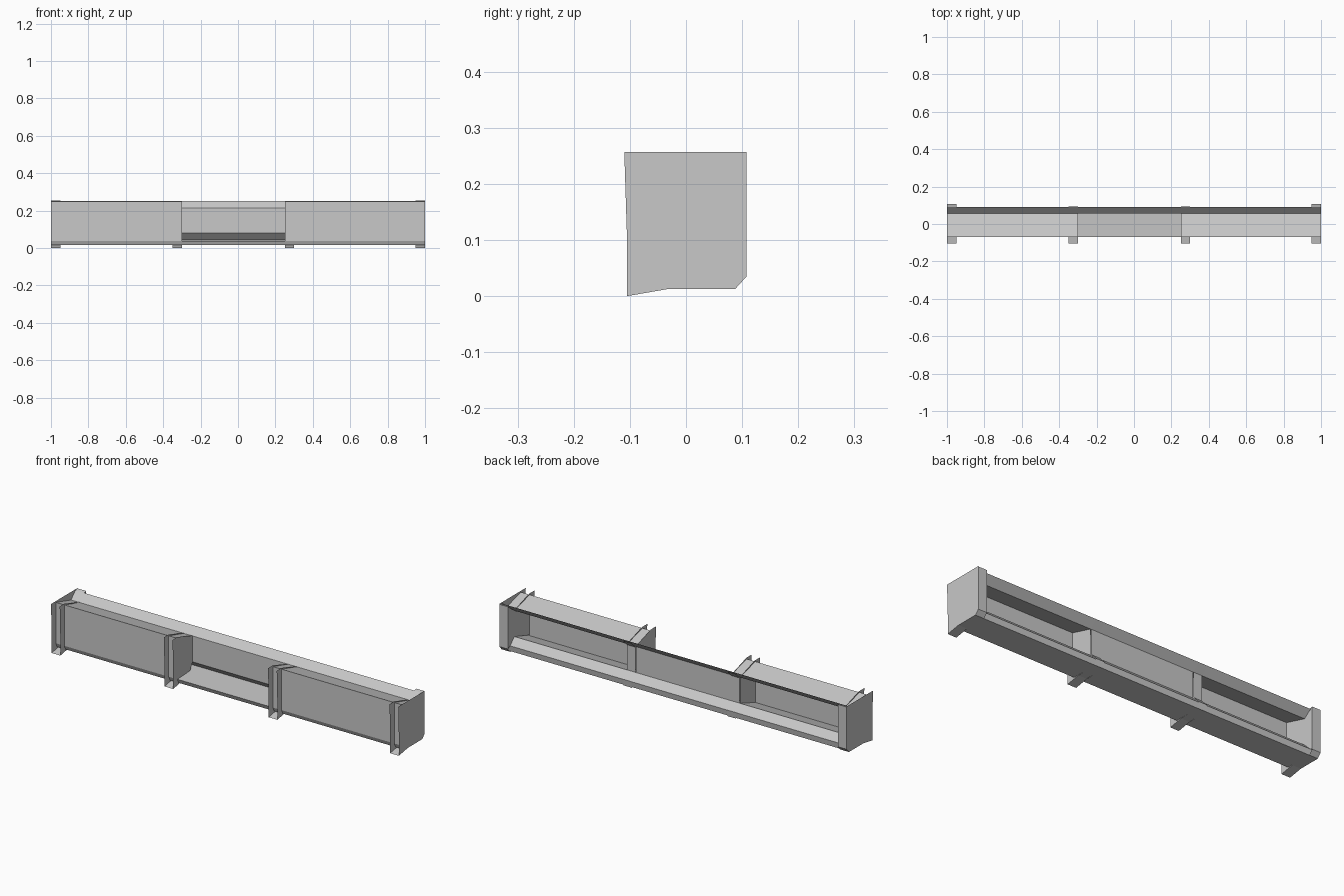
import bpy

cube = bpy.data.objects.get("Cube")
if cube:
    bpy.data.objects.remove(cube)

grey = bpy.data.materials.new("plain_grey")
grey.use_nodes = True
colour = (0.58, 0.58, 0.58, 1)
grey.diffuse_color = colour
grey.node_tree.nodes["Principled BSDF"].inputs["Base Color"].default_value = colour


def build(name, verts, faces):
    mesh = bpy.data.meshes.new(name)
    mesh.from_pydata(verts, [], faces)
    mesh.materials.append(grey)
    obj = bpy.data.objects.new(name, mesh)
    bpy.context.collection.objects.link(obj)
    return obj


def sheet(name, profile, x0, x1, closed=False):
    """Sweep a (y, z) profile along x as a thin folded sheet."""
    n = len(profile)
    verts = [(x, y, z) for x in (x0, x1) for y, z in profile]
    faces = [(i, (i + 1) % n, n + (i + 1) % n, n + i)
             for i in range(n if closed else n - 1)]
    return build(name, verts, faces)


def plate(name, outline, x):
    """Flat upright plate across x."""
    return build(name, [(x, y, z) for y, z in outline],
                 [tuple(range(len(outline)))])


# Shared section points
front_top, front_low = (-0.07, 0.25), (-0.07, 0.037)
wall_top, wall_low = (0.055, 0.215), (0.055, 0.08)
back_top, back_low = (0.09, 0.252), (0.09, 0.045)
END, LEFT, RIGHT, RIB = 1.0, 0.25, -0.3, 0.05

# Long flared strips along the back and the floor tray
sheet("upper_back_flare", [wall_top, back_top], -END, END)
sheet("lower_back_flare", [wall_low, back_low], -END, END)
sheet("floor_tray", [front_low, (-0.06, 0.015), (0.085, 0.015), back_low],
      -END, END, closed=True)

# Set-back middle wall
sheet("middle_wall", [wall_top, wall_low], RIGHT, LEFT)

# Projecting bays on both sides
for side, x0, x1 in (("right", -END, RIGHT), ("left", LEFT, END)):
    sheet(side + "_bay", [wall_top, front_top, front_low, wall_low], x0, x1)

# Channel ribs: two fins and a sloping foot
fin = [(-0.105, 0.0), (-0.105, 0.1), (-0.11, 0.257), (-0.07, 0.257),
       (0.055, 0.217), wall_low, (0.02, 0.015), (-0.03, 0.013)]
shallow_fin = [(-0.105, 0.0), (-0.105, 0.1), (-0.11, 0.257), (-0.07, 0.257),
               (0.055, 0.217), (-0.07, 0.248), (-0.07, 0.03), (-0.03, 0.013)]
foot = [(-0.105, 0.0), (-0.03, 0.013)]
for side, inner, outer in (("right", RIGHT, RIGHT - RIB),
                           ("left", LEFT, LEFT + RIB)):
    plate(side + "_rib_inner_fin", fin, inner)
    plate(side + "_rib_outer_fin", fin, outer)
    sheet(side + "_rib_foot", foot, inner, outer)
    # narrow band lining the back of the rib
    sheet(side + "_rib_back", [(0.093, 0.248), (0.058, 0.213), (0.058, 0.082),
                               (0.093, 0.047), (0.088, 0.013)], inner, outer)

# End caps with a wrapped back edge
cap = [(-0.105, 0.013), (-0.105, 0.1), (-0.11, 0.257), (0.108, 0.257),
       (0.108, 0.035), (0.088, 0.013)]
for side, s in (("right", -1), ("left", 1)):
    outer, inner = s * END, s * (END - RIB)
    plate(side + "_end_cap", cap, outer)
    plate(side + "_end_fin", shallow_fin, inner)
    plate(side + "_end_foot_side", [(-0.105, 0.0), (-0.105, 0.013),
                                    (-0.03, 0.013)], outer)
    sheet(side + "_end_foot", foot, inner, outer)
    sheet(side + "_end_back_wrap", [(0.09, 0.25), (0.108, 0.255),
                                    (0.108, 0.035), (0.088, 0.013),
                                    (-0.03, 0.013)], inner, outer)
    # return that closes the bay behind the wrapped edge
    plate(side + "_end_return", [wall_top, (0.108, 0.255), (0.108, 0.035),
                                 back_low, wall_low, (-0.07, 0.04), front_top],
          inner)
